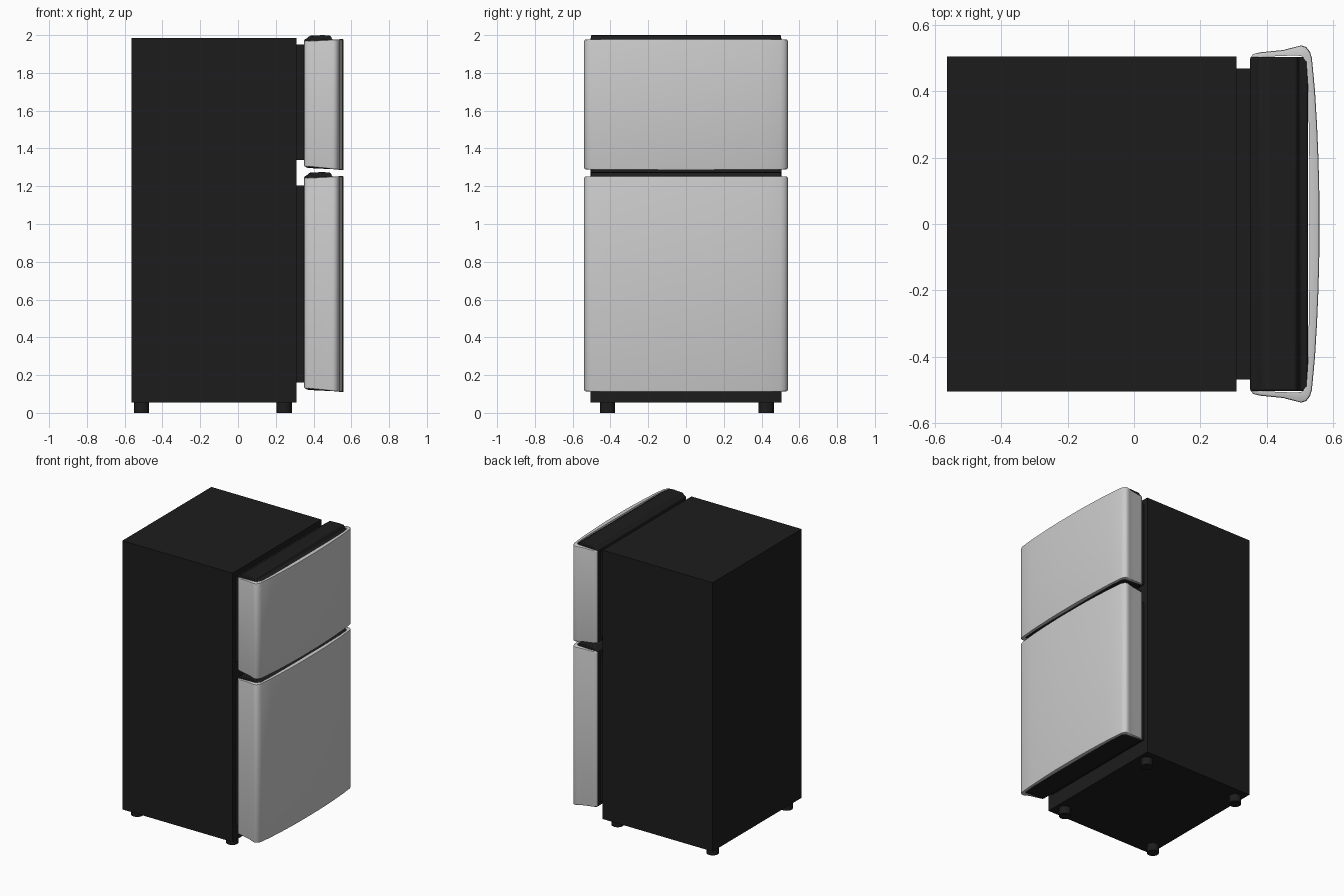
import bpy, bmesh

if "Cube" in bpy.data.objects:
    bpy.data.objects.remove(bpy.data.objects["Cube"])

black = bpy.data.materials.new("black_plastic")
black.diffuse_color = (0.012, 0.012, 0.012, 1)
black.use_nodes = True
black.node_tree.nodes["Principled BSDF"].inputs["Base Color"].default_value = black.diffuse_color


def finish(name, bm, mat=None, bevel=0, segments=3, angle=0.6):
    bmesh.ops.recalc_face_normals(bm, faces=bm.faces)
    mesh = bpy.data.meshes.new(name)
    bm.to_mesh(mesh)
    bm.free()
    ob = bpy.data.objects.new(name, mesh)
    bpy.context.collection.objects.link(ob)
    if mat:
        mesh.materials.append(mat)
    if bevel:
        m = ob.modifiers.new("rounded_edges", 'BEVEL')
        m.width, m.segments = bevel, segments
        m.limit_method, m.angle_limit = 'ANGLE', angle
    bpy.ops.object.select_all(action='DESELECT')
    bpy.context.view_layer.objects.active = ob
    ob.select_set(True)
    bpy.ops.object.shade_smooth_by_angle(angle=0.7)
    return ob


def loft(name, loop_a, loop_b, **kw):
    """Solid between two matching outlines."""
    bm = bmesh.new()
    a = [bm.verts.new(p) for p in loop_a]
    b = [bm.verts.new(p) for p in loop_b]
    n = len(a)
    for i in range(n):
        j = (i + 1) % n
        bm.faces.new((a[i], a[j], b[j], b[i]))
    bm.faces.new(a)
    bm.faces.new(b)
    bmesh.ops.triangulate(bm, faces=[f for f in bm.faces if len(f.verts) > 4])
    return finish(name, bm, **kw)


def box(name, x0, x1, y, z0, z1):
    outline = [(x0, -y), (x1, -y), (x1, y), (x0, y)]
    return loft(name, [(*p, z0) for p in outline], [(*p, z1) for p in outline], mat=black)


# cabinet
box("cabinet", -0.565, 0.31, 0.505, 0.055, 1.985)

# feet
for x in (-0.51, 0.245):
    for y in (-0.415, 0.425):
        bm = bmesh.new()
        bmesh.ops.create_cone(bm, cap_ends=True, segments=24, radius1=0.04, radius2=0.04, depth=0.06)
        bmesh.ops.translate(bm, verts=bm.verts, vec=(x, y, 0.03))
        finish("foot", bm, mat=black)

# half of the door panel plan: outer side to front, then the inner face back
side = [(0.352, 0.503), (0.36, 0.513), (0.38, 0.518), (0.45, 0.525), (0.485, 0.534),
        (0.505, 0.539), (0.52, 0.534), (0.531, 0.52), (0.537, 0.5)]
front = [(0.56 - 0.085 * y * y, y) for y in (0.4, 0.3, 0.2, 0.1)]
outer = side + front
inner = [(0.352, 0.495), (0.37, 0.504), (0.49, 0.509), (0.508, 0.506), (0.52, 0.49),
         (0.526, 0.4), (0.529, 0.2)]


def mirrored(half):
    return half + [(x, -y) for x, y in reversed(half)]


plan = mirrored(outer) + mirrored(inner)[::-1]


def door(name, z0, z1, gasket0, gasket1):
    # wrap-around panel, its lower and upper edges drawn in towards the cabinet
    def bottom(x): return z0 + 0.10 * (0.56 - x)
    def top(x): return z1 - 0.05 * (0.56 - x)
    bm = bmesh.new()
    rows = []
    for inset, level in ((0.005, 0), (0.0015, 0.002), (0, 0.008), (0, -0.008), (0.0015, -0.002), (0.005, 0)):
        upper = len(rows) > 2
        row = []
        for i, (x, y) in enumerate(plan):
            k = inset if i < 2 * len(outer) else 0
            s = 1 if y > 0 else -1
            px, py = x - k * (x > 0.5), y - s * k * (abs(y) > 0.5)
            row.append(bm.verts.new((px, py, (top(x) if upper else bottom(x)) + level)))
        rows.append(row)
    n = len(plan)
    for a, b in zip(rows, rows[1:]):
        for i in range(n):
            j = (i + 1) % n
            bm.faces.new((a[i], a[j], b[j], b[i]))
    ends = [bm.faces.new(rows[0]), bm.faces.new(rows[-1])]
    bmesh.ops.triangulate(bm, faces=ends)
    finish(name + "_panel", bm)

    # black core with raised top cap
    prof = [(0.35, z0 + 0.022), (0.365, z0 + 0.013), (0.40, z0 + 0.01), (0.525, z0 + 0.004),
            (0.525, z1 - 0.008), (0.50, z1 - 0.004), (0.49, z1 + 0.018), (0.45, z1 + 0.021),
            (0.38, z1 + 0.018), (0.367, z1 + 0.006), (0.35, z1 - 0.004)]
    loft(name + "_core", [(x, -0.504, z) for x, z in prof], [(x, 0.504, z) for x, z in prof],
         mat=black, bevel=0.006, segments=2)

    # door gasket
    box(name + "_gasket", 0.305, 0.355, 0.47, gasket0, gasket1)


door("freezer_door", 1.285, 1.979, 1.34, 1.95)
door("fridge_door", 0.11, 1.254, 0.16, 1.203)
